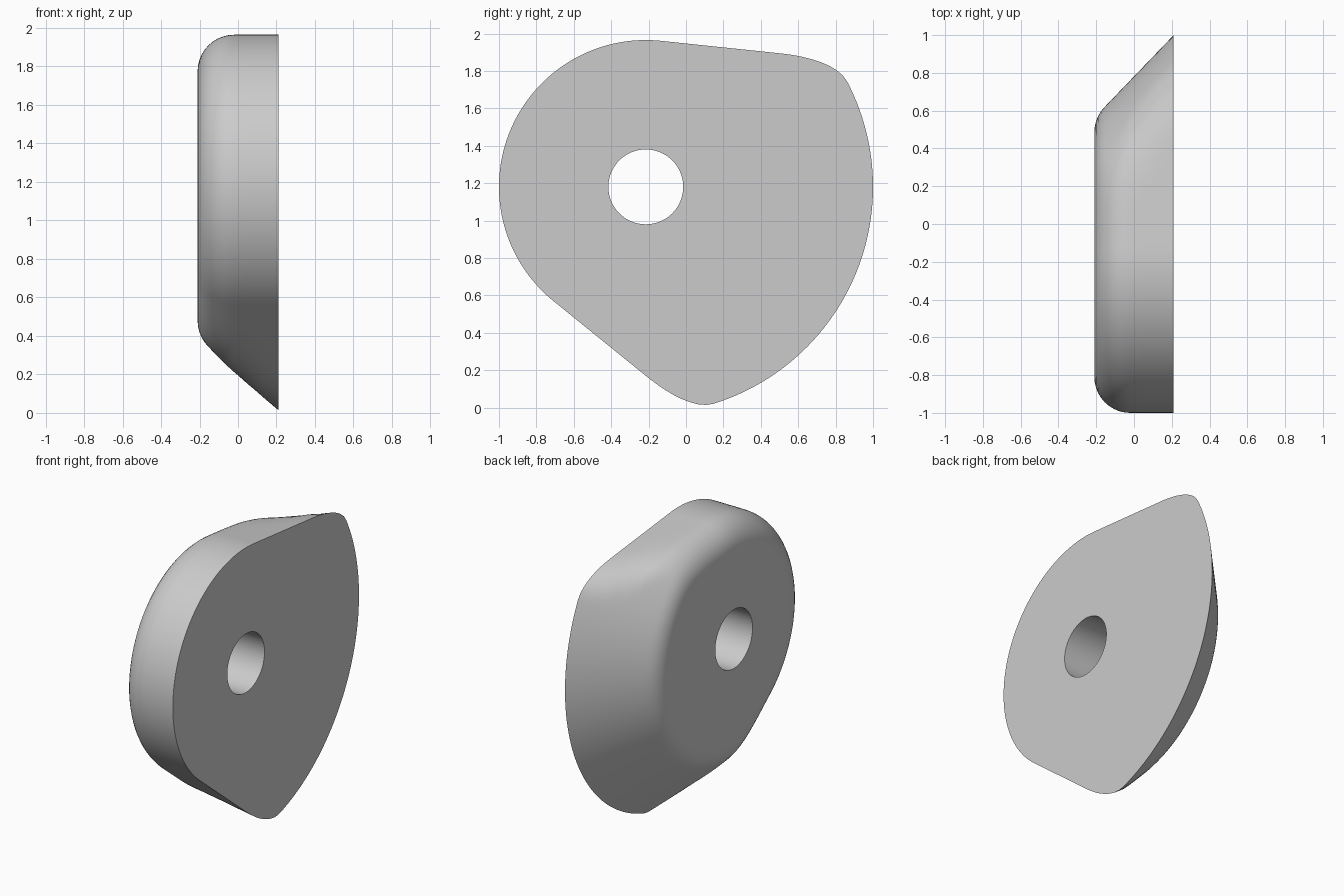
import bpy, bmesh
from math import sin, cos, sqrt, pi, radians

if "Cube" in bpy.data.objects:
    bpy.data.objects.remove(bpy.data.objects["Cube"], do_unlink=True)

HALF = 0.21                      # half thickness along x
CY, CZ = -0.215, 1.18            # bore centre
CORE, FLARE, BORE = 0.785, 1.215, 0.2
SLOPE, FILLET = 1.04, 0.19       # flare cone slope, edge rounding
AXIS, SPREAD = radians(-22.5), radians(106.5)
SEGS = 180


def edge_radius(outer, slope, d):
    """Radius at height d above the small face, with a rounded edge."""
    base = outer - slope * 2 * HALF
    root = sqrt(1 + slope * slope)
    if d >= FILLET * (1 - slope / root):
        return base + slope * d
    centre = base + slope * FILLET - FILLET * root
    return centre + sqrt(max(0, FILLET ** 2 - (FILLET - d) ** 2))


def outline(phi, d):
    """Round core, two tangent walls and a flared arc with soft corners."""
    core, flare = edge_radius(CORE, 0, d), edge_radius(FLARE, SLOPE, d)
    turn = SPREAD - abs(phi)
    if turn <= 0:
        return core
    wall = core / max(cos(turn), 0.05)
    soft = min(0.2, 0.9 * (flare - core))
    blend = max(soft - abs(wall - flare), 0) / soft
    return min(wall, flare) - blend * blend * soft / 4


def add_ring(bm, x, radius):
    ring = []
    for i in range(SEGS):
        phi = -pi + 2 * pi * i / SEGS
        r = radius(phi)
        ring.append(bm.verts.new((x, CY + r * cos(phi + AXIS), CZ + r * sin(phi + AXIS))))
    return ring


# Body: loops from the small face to the large face, closed through the bore
bm = bmesh.new()
depths = [FILLET * (1 - cos(pi / 2 * i / 10)) for i in range(11)] + [0.26, 0.34, 2 * HALF]
rings = [add_ring(bm, d - HALF, lambda p, d=d: outline(p, d)) for d in depths]
rings += [add_ring(bm, x, lambda p: BORE) for x in (HALF, -HALF)]
for a, b in zip(rings, rings[1:] + rings[:1]):
    for i in range(SEGS):
        j = (i + 1) % SEGS
        bm.faces.new((a[i], a[j], b[j], b[i]))
bmesh.ops.recalc_face_normals(bm, faces=bm.faces)
mesh = bpy.data.meshes.new("flared_disc")
bm.to_mesh(mesh)
bm.free()

# Plain grey material
grey = bpy.data.materials.new("grey")
grey.use_nodes = True
grey.diffuse_color = (0.6, 0.6, 0.6, 1)
grey.node_tree.nodes["Principled BSDF"].inputs["Base Color"].default_value = (0.6, 0.6, 0.6, 1)
mesh.materials.append(grey)

disc = bpy.data.objects.new("flared_disc", mesh)
bpy.context.collection.objects.link(disc)
bpy.context.view_layer.objects.active = disc
disc.select_set(True)
bpy.ops.object.shade_smooth_by_angle(angle=radians(30))
